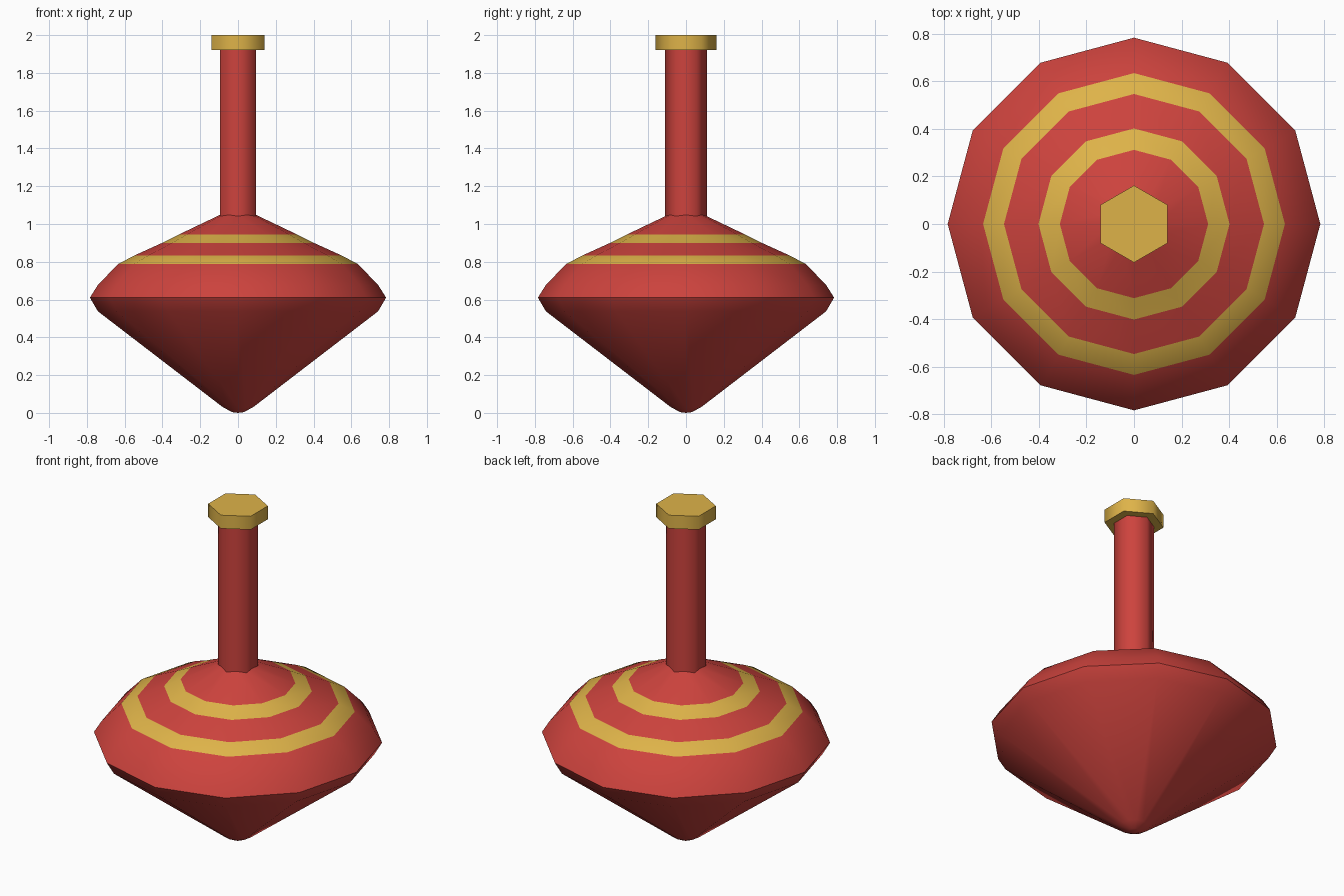
import bpy, bmesh, math

if "Cube" in bpy.data.objects:
    bpy.data.objects.remove(bpy.data.objects["Cube"])


def material(name, rgb):
    m = bpy.data.materials.new(name)
    m.diffuse_color = (*rgb, 1)
    m.use_nodes = True
    m.node_tree.nodes["Principled BSDF"].inputs["Base Color"].default_value = m.diffuse_color
    return m


red = material("red paint", (0.61, 0.056, 0.047))
gold = material("gold paint", (0.73, 0.45, 0.066))


def lathe(name, profile, sides, mats, sharp=(), stripes=()):
    """Spin (radius, z) points about z, with one vertex on the y axis."""
    bm = bmesh.new()
    rings = []
    for r, z in profile:
        if r == 0:
            rings.append([bm.verts.new((0, 0, z))] * sides)
        else:
            rings.append([bm.verts.new((r * math.sin(2 * math.pi * i / sides),
                                        r * math.cos(2 * math.pi * i / sides), z))
                          for i in range(sides)])
    for k in range(len(rings) - 1):
        lo, hi = rings[k], rings[k + 1]
        for i in range(sides):
            j = (i + 1) % sides
            f = bm.faces.new(list(dict.fromkeys((lo[i], lo[j], hi[j], hi[i]))))
            f.material_index = 1 if k in stripes else 0
            f.smooth = True
    # flat end faces, and sharp rings
    for k in (0, len(rings) - 1):
        if profile[k][0] > 0:
            bm.faces.new(rings[k])
            sharp = (*sharp, k)
    for k in sharp:
        for i in range(sides):
            e = bm.edges.get((rings[k][i], rings[k][(i + 1) % sides]))
            e.smooth = False
    bmesh.ops.recalc_face_normals(bm, faces=bm.faces)
    me = bpy.data.meshes.new(name)
    bm.to_mesh(me)
    bm.free()
    for m in mats:
        me.materials.append(m)
    ob = bpy.data.objects.new(name, me)
    bpy.context.collection.objects.link(ob)
    return ob


# Twelve-sided body with two gold stripes on the upper slope
lathe("body", [(0, 0), (0.03, 0.004), (0.08, 0.03), (0.742, 0.538), (0.784, 0.61),
               (0.742, 0.677), (0.635, 0.788), (0.547, 0.834), (0.402, 0.9),
               (0.312, 0.945), (0.1, 1.046), (0.08, 1.055)],
      12, [red, gold], sharp=(4,), stripes=(6, 8))

# Hexagonal stem and knob
lathe("stem", [(0.11, 1.03), (0.11, 1.93)], 6, [red])
lathe("knob", [(0.162, 1.92), (0.162, 2.0)], 6, [gold])
